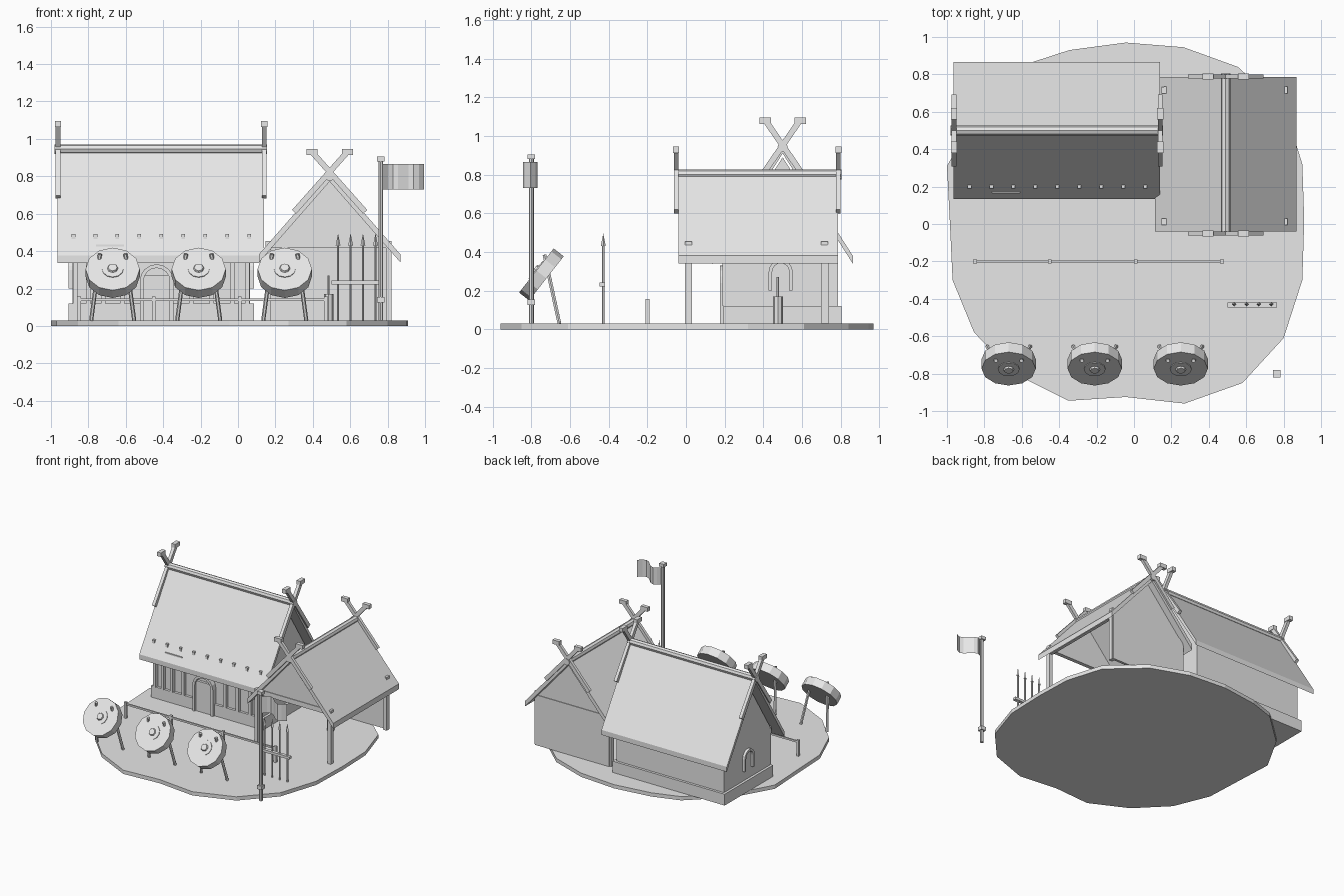
import bpy, bmesh, math
from mathutils import Vector, Matrix

if "Cube" in bpy.data.objects:
    bpy.data.objects.remove(bpy.data.objects["Cube"])

mat = bpy.data.materials.new("light grey")
mat.diffuse_color = (0.8, 0.8, 0.8, 1)
mat.use_nodes = True
mat.node_tree.nodes["Principled BSDF"].inputs["Base Color"].default_value = mat.diffuse_color


def finish(name, bm, recalc=True):
    if recalc:
        bmesh.ops.recalc_face_normals(bm, faces=bm.faces[:])
    me = bpy.data.meshes.new(name)
    bm.to_mesh(me)
    bm.free()
    me.materials.append(mat)
    ob = bpy.data.objects.new(name, me)
    bpy.context.collection.objects.link(ob)
    return ob


def box(name, x0, x1, y0, y1, z0, z1):
    bm = bmesh.new()
    m = Matrix.Translation(((x0 + x1) / 2, (y0 + y1) / 2, (z0 + z1) / 2))
    bmesh.ops.create_cube(bm, size=1, matrix=m @ Matrix.Diagonal((x1 - x0, y1 - y0, z1 - z0, 1)))
    return finish(name, bm)


def rod(name, a, b, r, sides=8, r2=None):
    a, b = Vector(a), Vector(b)
    d = b - a
    bm = bmesh.new()
    m = Matrix.Translation((a + b) / 2) @ d.to_track_quat('Z', 'Y').to_matrix().to_4x4()
    bmesh.ops.create_cone(bm, cap_ends=True, segments=sides, radius1=r,
                          radius2=r if r2 is None else r2, depth=d.length, matrix=m)
    return finish(name, bm)


def prism(name, pts, axis, lo, hi):
    """Extrude a profile; axis 'x' takes (y, z), 'y' takes (x, z), 'z' takes (x, y)."""
    def place(p, t):
        return {'x': (t, *p), 'y': (p[0], t, p[1]), 'z': (*p, t)}[axis]
    bm = bmesh.new()
    f = bm.faces.new([bm.verts.new(place(p, lo)) for p in pts])
    g = bmesh.ops.extrude_face_region(bm, geom=[f])
    off = Vector(place((0, 0), hi - lo))
    bmesh.ops.translate(bm, vec=off, verts=[v for v in g['geom'] if isinstance(v, bmesh.types.BMVert)])
    return finish(name, bm)


def plank(name, a, b, w, axis, lo, hi):
    """Straight board in the profile plane, from a to b, of width w."""
    a, b = Vector(a), Vector(b)
    d = (b - a).normalized() * w / 2
    n = Vector((-d.y, d.x))
    return prism(name, [tuple(a + n), tuple(b + n), tuple(b - n), tuple(a - n)], axis, lo, hi)


def arch(name, c, half, z0, top, w, axis, lo, hi):
    """Round-headed frame around a door or window."""
    def outline(h, t):
        spring = t - h
        return [(c - h, z0)] + [(c - h * math.cos(math.pi * i / 8), spring + h * math.sin(math.pi * i / 8))
                                for i in range(9)] + [(c + h, z0)]
    return prism(name, outline(half, top) + outline(half - w, top - w)[::-1], axis, lo, hi)


def roof(name, c, half, ridge, eave, thick, axis, lo, hi):
    return prism(name, [(c - half, eave), (c, ridge), (c + half, eave), (c + half, eave - thick),
                        (c, ridge - thick), (c - half, eave - thick)], axis, lo, hi)


def gable_cross(name, c, low, high, reach_low, reach_high, axis, lo, hi):
    """Crossed boards with block finials at a gable end."""
    for s in (-1, 1):
        plank(name + "_board", (c + s * reach_low, low), (c - s * reach_high, high), 0.03, axis, lo, hi)
        e, m = c - s * (reach_high + 0.005), 0.004
        pts = [(e - .03, high - .012), (e + .03, high - .012), (e + .03, high + .02), (e - .03, high + .02)]
        prism(name + "_finial", pts, axis, lo - m, hi + m)


# Irregular ground slab
ground = [(-.045, .97), (.265, .945), (.555, .84), (.81, .61), (.90, .32), (.91, .02), (.90, -.30),
          (.80, -.61), (.58, -.85), (.27, -.96), (-.045, -.925), (-.35, -.945), (-.64, -.80),
          (-.855, -.58), (-.97, -.30), (-.985, .02), (-1, .31), (-.83, .61), (-.56, .86), (-.345, .93)]
prism("ground", ground, 'z', 0, 0.03)

# Main hall: plinth, walls, roof, ridge
box("hall_plinth", -.905, .085, .195, .805, .03, .12)
prism("hall_walls", [(.215, .03), (.785, .03), (.785, .44), (.5, .89), (.215, .44)], 'x', -.885, .065)
roof("hall_roof", .5, .365, .95, .377, .04, 'x', -.965, .14)
rod("hall_ridge", (-.98, .5, .945), (.155, .5, .945), .026)
for x0, x1 in ((-.975, -.95), (.128, .153)):
    gable_cross("hall_gable", .5, .69, 1.075, .18, .085, 'x', x0, x1)

# Hall front: posts, lintel, door arch; small arched frames on both ends
for x in (-.87, -.80, -.72, -.62, -.25, -.14, -.03, .05):
    box("hall_post", x - .012, x + .012, .188, .22, .12, .42)
box("hall_lintel", -.885, .065, .19, .22, .37, .41)
arch("door_frame", -.435, .09, .03, .33, .02, 'y', .175, .22)
box("door_leaf", -.505, -.365, .19, .21, .03, .27)
arch("window_frame", .49, .062, .20, .36, .018, 'x', .06, .085)
arch("window_frame", .49, .062, .20, .36, .018, 'x', -.905, -.88)

# Pegs and batten on the hall roof
for i in range(9):
    x = -.88 + i * .1175
    box("roof_peg", x - .01, x + .01, .19, .21, .465, .492)
box("roof_batten", -.76, -.61, .166, .174, .425, .436)

# Open shed: posts, beams, back wall, gables, roof
for x in (.165, .81):
    for y in (.012, .715):
        box("shed_post", x - .018, x + .012, y - .017, y + .018, .03, .455)
    box("shed_side_beam", x - .015, x + .01, 0, .73, .38, .42)
for y in (.0, .705):
    box("shed_tie_beam", .16, .82, y, y + .03, .417, .455)
box("shed_back_wall", .16, .815, .72, .74, .03, .43)
for y in (.005, .715):
    prism("shed_gable", [(.17, .43), (.81, .43), (.49, .795)], 'y', y, y + .02)
roof("shed_roof", .49, .378, .815, .383, .043, 'y', -.04, .787)
rod("shed_ridge", (.49, -.06, .80), (.49, .805, .80), .026)
for y0, y1 in ((-.062, -.04), (.777, .80)):
    gable_cross("shed_gable_cross", .49, .61, .925, .19, .09, 'y', y0, y1)

# Stump with a tool standing in it
rod("stump", (.485, .475, .03), (.485, .475, .17), .026, 8)
rod("tool_handle", (.485, .475, .16), (.485, .475, .27), .006, 6)

# Low fence
for x in (-.85, -.45, .01, .47):
    box("fence_post", x - .01, x + .01, -.21, -.19, .03, .157)
box("fence_rail", -.85, .47, -.206, -.194, .133, .147)

# Spear rack
box("rack_rail", .5, .765, -.447, -.42, .222, .242)
for x in (.535, .602, .668, .735):
    rod("spear_shaft", (x, -.428, .03), (x, -.428, .44), .007, 6)
    rod("spear_tip", (x, -.428, .43), (x, -.428, .495), .013, 4, 0)

# Round shields leaning on legs
n = Vector((0, -.79, .62)).normalized()
for x in (-.67, -.21, .25):
    c = Vector((x, -.748, .284))
    rod("shield", c - n * .033, c + n * .033, .145, 12)
    rod("shield_boss", c + n * .03, c + n * .038, .058, 12)
    rod("shield_boss_cap", c + n * .036, c + n * .048, .03, 8, .024)
    for s in (-1, 1):
        rod("shield_leg", (x + s * .115, -.655, .03), (x + s * .068, -.732, .385), .011, 6)

# Flag pole and waving flag
px, py = .763, -.80
rod("flag_pole", (px, py, .03), (px, py, .9), .013, 8)
box("pole_collar", px - .02, px + .02, py - .02, py + .02, .125, .155)
box("pole_cap", px - .02, px + .02, py - .02, py + .02, .88, .905)
bm = bmesh.new()
cols = []
for i in range(9):
    t = i / 8
    x, y = px + .01 + t * .222, py - .005 + .038 * math.sin(t * 2 * math.pi)
    cols.append([bm.verts.new((x, y, z)) for z in (.73, .865)])
for a, b in zip(cols, cols[1:]):
    bm.faces.new((a[0], b[0], b[1], a[1]))
finish("flag", bm, False)
